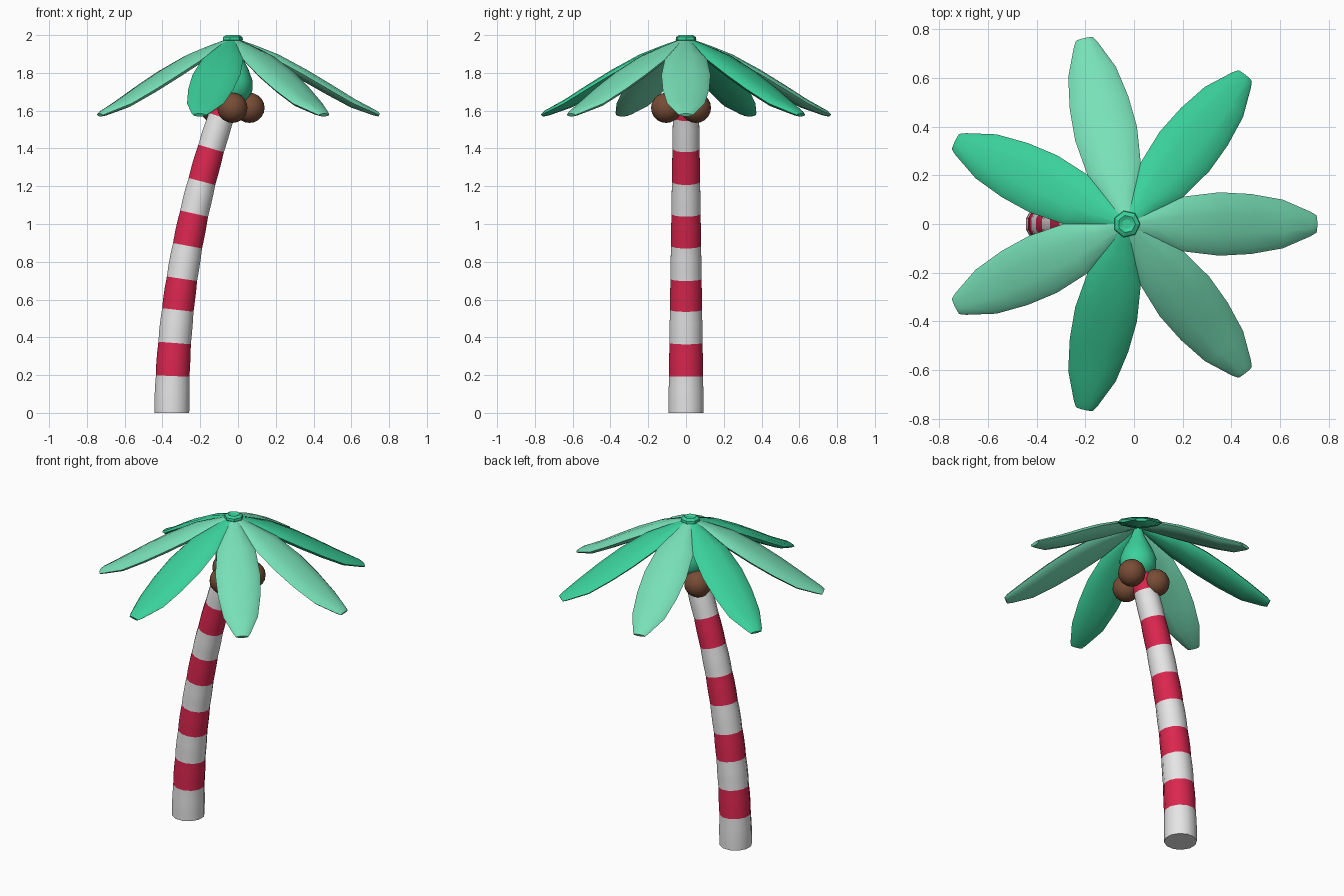
import bpy, bmesh, math
from mathutils import Vector

if "Cube" in bpy.data.objects:
    bpy.data.objects.remove(bpy.data.objects["Cube"])

CX = -0.03  # crown axis


def mat(name, rgb):
    lin = [c / 12.92 if c <= 0.04045 else ((c + 0.055) / 1.055) ** 2.4 for c in rgb]
    m = bpy.data.materials.new(name)
    m.diffuse_color = (*lin, 1)
    m.use_nodes = True
    m.node_tree.nodes["Principled BSDF"].inputs["Base Color"].default_value = m.diffuse_color
    return m


white = mat("white", (0.90, 0.90, 0.90))
red = mat("red", (0.86, 0.15, 0.31))
green = mat("green", (0.23, 0.82, 0.61))
light = mat("light_green", (0.47, 0.88, 0.72))
brown = mat("brown", (0.47, 0.30, 0.21))


def loft(name, rings, mats, rule=None, angle=50):
    """Skin a list of point rings, cap both ends."""
    bm = bmesh.new()
    vr = [[bm.verts.new(p) for p in r] for r in rings]
    n = len(vr[0])
    for i in range(len(vr) - 1):
        for j in range(n):
            k = (j + 1) % n
            f = bm.faces.new((vr[i][j], vr[i][k], vr[i + 1][k], vr[i + 1][j]))
            f.material_index = rule(i) if rule else 0
    bm.faces.new(vr[0][::-1])
    f = bm.faces.new(vr[-1])
    f.material_index = rule(len(vr) - 2) if rule else 0
    bmesh.ops.recalc_face_normals(bm, faces=bm.faces)
    me = bpy.data.meshes.new(name)
    bm.to_mesh(me)
    bm.free()
    for m in mats:
        me.materials.append(m)
    ob = bpy.data.objects.new(name, me)
    bpy.context.collection.objects.link(ob)
    bpy.ops.object.select_all(action='DESELECT')
    ob.select_set(True)
    bpy.context.view_layer.objects.active = ob
    bpy.ops.object.shade_smooth_by_angle(angle=math.radians(angle))
    return ob


def lathe(name, profile, sides, m, angle=50):
    rings = [[(CX + r * math.cos(2 * math.pi * j / sides),
               r * math.sin(2 * math.pi * j / sides), z) for j in range(sides)]
             for r, z in profile]
    return loft(name, rings, [m], None, angle)


# Curved striped trunk: three slices per band, slightly puffed in the middle
bands = [0, .195, .37, .545, .71, .885, 1.055, 1.225, 1.4, 1.567, 1.70]
rings = []
for b in range(len(bands) - 1):
    for s in range(3):
        rings.append((bands[b] + (bands[b + 1] - bands[b]) * s / 3, 0.002 if s else 0))
rings.append((bands[-1], 0))
trunk = []
for z, puff in rings:
    centre = Vector((-0.35 + 0.106 * z * z, 0, z))
    side = Vector((1, 0, -0.212 * z)).normalized()
    rad = 0.095 - 0.016 * z + puff
    trunk.append([centre + side * rad * math.cos(a) + Vector((0, rad * math.sin(a), 0))
                  for a in [(j + .5) * math.pi / 6 for j in range(12)]])
loft("trunk", trunk, [white, red], lambda i: (i // 3) % 2)

# Bulb under the crown and knob on top
lathe("crown_bulb", [(.02, 1.97), (.045, 1.90), (.085, 1.82), (.108, 1.755),
                     (.105, 1.70), (.075, 1.655), (.03, 1.635)], 14, green)
lathe("crown_knob", [(.035, 1.955), (.056, 1.975), (.054, 1.99), (.036, 2.0),
                     (.02, 1.992)], 7, green, 25)

# Leaves: radius, height, half width, half thickness
stations = [(.02, 1.972, .025, .010), (.12, 1.925, .065, .022), (.23, 1.872, .112, .031),
            (.38, 1.789, .130, .033), (.51, 1.713, .123, .031), (.64, 1.638, .100, .026),
            (.755, 1.588, .050, .016), (.778, 1.577, .036, .009)]
for k in range(7):
    a = 2 * math.pi * k / 7
    out, across = Vector((math.cos(a), math.sin(a), 0)), Vector((-math.sin(a), math.cos(a), 0))
    up = out * 0.48 + Vector((0, 0, 0.87))
    leaf = [[Vector((CX, 0, z)) + out * r + across * w * math.cos(t) + up * h * math.sin(t)
             for t in [j * math.pi / 5 for j in range(10)]] for r, z, w, h in stations]
    loft(f"leaf_{k + 1}", leaf, [green if k % 2 else light])

# Three coconuts around the trunk top
for k in range(3):
    a = math.radians(-90 + 120 * k)
    bpy.ops.mesh.primitive_uv_sphere_add(
        segments=16, ring_count=10, radius=0.08,
        location=(CX + .105 * math.cos(a), .105 * math.sin(a), 1.615))
    nut = bpy.context.object
    nut.name = f"coconut_{k + 1}"
    nut.data.materials.append(brown)
    bpy.ops.object.shade_smooth_by_angle(angle=math.radians(50))
